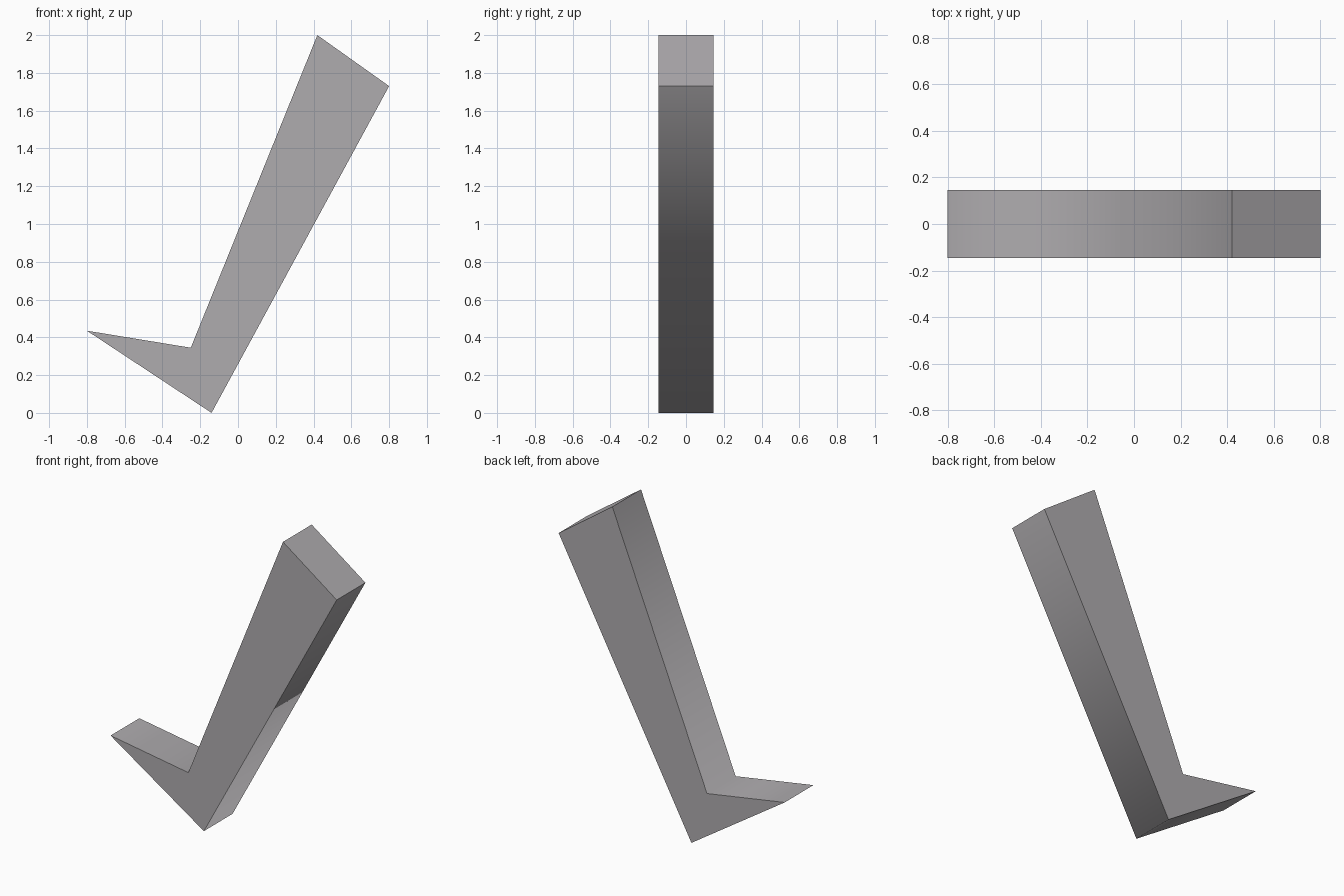
import bpy, bmesh

if "Cube" in bpy.data.objects:
    bpy.data.objects.remove(bpy.data.objects["Cube"])

HALF_DEPTH = 0.145
# bent bar outline in x, z: top left, top right, heel, toe tip, inner bend
PROFILE = [(0.42, 2.0), (0.80, 1.73), (-0.14, 0.0), (-0.80, 0.435), (-0.25, 0.345)]
SOFT_CORNERS = {2, 4}   # heel and inner bend are shaded smoothly

grey = bpy.data.materials.new("warm grey")
grey.diffuse_color = (0.43, 0.415, 0.43, 1)
grey.use_nodes = True
grey.node_tree.nodes["Principled BSDF"].inputs["Base Color"].default_value = grey.diffuse_color

# bent bar: two flat side caps joined by a wall around the outline
bm = bmesh.new()
front = [bm.verts.new((x, -HALF_DEPTH, z)) for x, z in PROFILE]
back = [bm.verts.new((x, HALF_DEPTH, z)) for x, z in PROFILE]
bm.faces.new(front)
bm.faces.new(back[::-1])
n = len(PROFILE)
for i in range(n):
    j = (i + 1) % n
    wall = bm.faces.new((front[i], back[i], back[j], front[j]))
    wall.smooth = True
bmesh.ops.recalc_face_normals(bm, faces=bm.faces)

# only the soft corners blend, every other edge stays crisp
for e in bm.edges:
    e.smooth = False
for i in SOFT_CORNERS:
    bm.edges.get((front[i], back[i])).smooth = True

mesh = bpy.data.meshes.new("bent_bar")
bm.to_mesh(mesh)
bm.free()
mesh.materials.append(grey)
bpy.context.collection.objects.link(bpy.data.objects.new("bent_bar", mesh))
